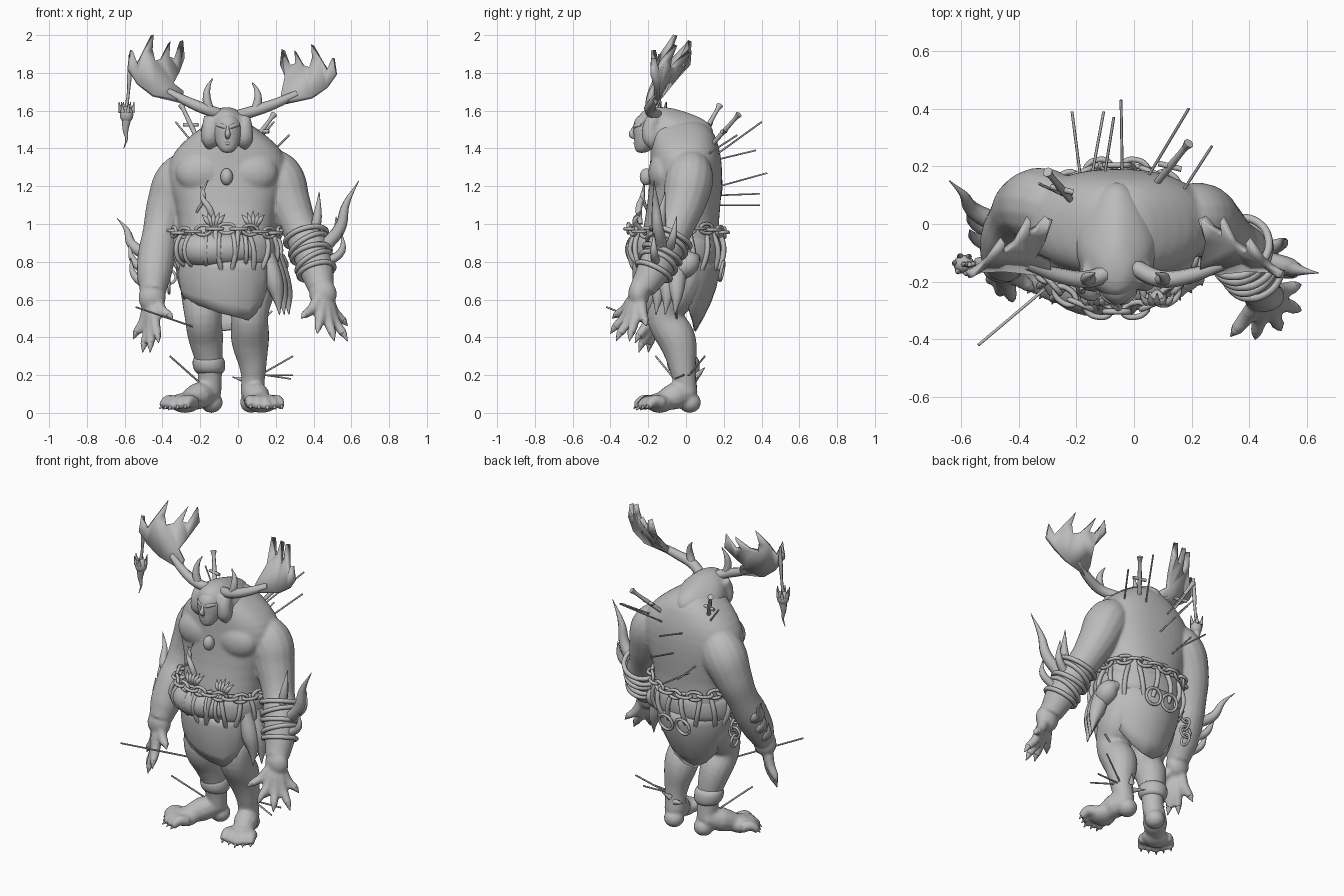
import bpy, bmesh, math
from mathutils import Vector, Matrix

cube = bpy.data.objects.get("Cube")
if cube:
    bpy.data.objects.remove(cube, do_unlink=True)
UP, GREY = Vector((0, 0, 1)), (.5, .5, .5, 1)
stone = bpy.data.materials.new("plain grey")
stone.use_nodes = True
stone.diffuse_color = GREY
stone.node_tree.nodes["Principled BSDF"].inputs["Base Color"].default_value = GREY

def add_mesh(name, mesh, subdivide=0):
    mesh.materials.clear()
    mesh.materials.append(stone)
    mesh.shade_smooth()
    mesh.set_sharp_from_angle(angle=1.1)
    part = bpy.data.objects.new(name, mesh)
    bpy.context.collection.objects.link(part)
    if subdivide:
        part.modifiers.new("smooth", "SUBSURF").levels = subdivide
    return part

def from_bmesh(name, bm, subdivide=0):
    bmesh.ops.recalc_face_normals(bm, faces=bm.faces)
    mesh = bpy.data.meshes.new(name)
    bm.to_mesh(mesh)
    bm.free()
    return add_mesh(name, mesh, subdivide)

# Round tapered tubes through (x, y, z, radius) points
def tubes(name, paths, cyclic=False, sides=2, steps=5):
    curve = bpy.data.curves.new(name, "CURVE")
    curve.dimensions = "3D"
    curve.bevel_depth, curve.bevel_resolution, curve.resolution_u = 1, sides, steps
    curve.use_fill_caps = True
    for path in paths:
        spline = curve.splines.new("BEZIER")
        spline.bezier_points.add(len(path) - 1)
        spline.use_cyclic_u = cyclic
        spline.radius_interpolation = "CARDINAL" if len(path) > 3 else "LINEAR"
        for point, (x, y, z, r) in zip(spline.bezier_points, path):
            point.co, point.radius = (x, y, z), r
            point.handle_left_type = point.handle_right_type = "AUTO"
    temp = bpy.data.objects.new(name, curve)
    bpy.context.collection.objects.link(temp)
    mesh = bpy.data.meshes.new_from_object(temp.evaluated_get(bpy.context.evaluated_depsgraph_get()))
    bpy.data.objects.remove(temp, do_unlink=True)
    return add_mesh(name, mesh)

# Skin of horizontal ovals given as (z, centre x, centre y, half x, half y)
def loft(name, rings, sides=24, point=0.0, square=1.0):
    bm = bmesh.new()
    rows = []
    for z, cx, cy, rx, ry in rings:
        rows.append([])
        for i in range(sides):
            c, s = math.cos(math.tau * i / sides), math.sin(math.tau * i / sides)
            narrow = 1 - point * max(0, s)
            c, s = (math.copysign(abs(v) ** square, v) for v in (c, s))
            rows[-1].append(bm.verts.new((cx + rx * c * narrow, cy + ry * s, z)))
    for low, high in zip(rows, rows[1:]):
        for i in range(sides):
            j = (i + 1) % sides
            bm.faces.new((low[i], low[j], high[j], high[i]))
    bm.faces.new(rows[0])
    bm.faces.new(rows[-1])
    return from_bmesh(name, bm, 1)

def blob(name, centre, size):
    bm = bmesh.new()
    place = Matrix.Translation(centre) @ Matrix.Diagonal((*size, 1))
    bmesh.ops.create_uvsphere(bm, u_segments=20, v_segments=12, radius=1, matrix=place)
    return from_bmesh(name, bm)

# Melt overlapping parts into one soft skin
def fuse(name, parts, voxel, relax):
    graph = bpy.context.evaluated_depsgraph_get()
    bm = bmesh.new()
    for part in parts:
        bm.from_object(part, graph)
    for part in parts:
        bpy.data.objects.remove(part, do_unlink=True)
    bmesh.ops.remove_doubles(bm, verts=bm.verts, dist=.0001)
    skin = from_bmesh(name, bm)
    remesh = skin.modifiers.new("melt", "REMESH")
    remesh.mode, remesh.voxel_size, remesh.use_smooth_shade = "VOXEL", voxel, True
    skin.modifiers.new("relax", "SMOOTH").iterations = relax

def hoop(centre, axis, a, b, thick, count=10):
    turn = Vector(axis).to_track_quat("Z", "X")
    angles = [math.tau * i / count for i in range(count)]
    return [(*(Vector(centre) + turn @ Vector((a * math.cos(t), b * math.sin(t), 0))), thick) for t in angles]

def waist(angle, z, grow=1.0, deep=1.0):
    return Vector((-.06 + .265 * grow * math.cos(angle), -.05 + .235 * grow * deep * math.sin(angle), z))

# Torso
body = [loft("torso", [(.6, -.05, -.02, .1, .08), (.7, -.05, -.01, .2, .16), (.83, -.06, -.03, .26, .22),
                       (.97, -.06, -.03, .25, .2), (1.1, -.06, -.01, .27, .195), (1.24, -.06, 0, .325, .195),
                       (1.35, -.05, 0, .315, .19), (1.43, -.05, -.01, .25, .18), (1.5, -.05, -.02, .16, .165),
                       (1.56, -.05, -.04, .07, .11)], square=.85)]
body += [blob("chest", (x, -.12, 1.27), (.14, .08, .11)) for x in (-.19, .07)]
blob("chest_stone", (-.06, -.21, 1.25), (.033, .035, .045))

# Head and hair
hair = [loft("hair", [(1.4, -.06, -.07, .12, .12), (1.43, -.06, -.04, .155, .18), (1.5, -.06, -.05, .148, .21),
                      (1.56, -.06, -.08, .115, .18), (1.6, -.06, -.13, .065, .11), (1.62, -.06, -.13, .03, .04)], point=.3)]
for x in (-.15, .035):
    hair.append(tubes("lock", [[(x, -.17, 1.57, .035), (x, -.19, 1.5, .045), (x, -.18, 1.44, .045), (x, -.16, 1.39, .015)]]))
fuse("hair", hair, .012, 4)
loft("face", [(1.375, -.055, -.235, .025, .025), (1.4, -.055, -.225, .05, .05), (1.45, -.055, -.2, .074, .075),
              (1.5, -.055, -.2, .078, .082), (1.55, -.055, -.19, .072, .09), (1.59, -.055, -.17, .04, .07)], 16)
tubes("nose", [[(-.055, -.27, 1.52, .008), (-.055, -.283, 1.495, .01), (-.055, -.288, 1.475, .015), (-.055, -.27, 1.455, .01)]])
tubes("brow", [[(-.115, -.235, 1.525, .008), (-.085, -.262, 1.52, .014), (-.055, -.27, 1.51, .01),
                (-.025, -.262, 1.52, .014), (.005, -.235, 1.525, .008)]])
tubes("lips", [[(-.09, -.245, 1.42, .004), (-.055, -.268, 1.427, .01), (-.02, -.245, 1.42, .004)]])

# Antlers: round stem, brow tine and a cupped palm with long teeth
PALM = [(.26, 1.645), (.42, 1.68), (.5, 1.74), (.55, 1.82), (.535, 1.92), (.505, 1.84), (.475, 1.9), (.425, 2), (.43, 1.92),
        (.415, 1.86), (.38, 1.87), (.335, 1.96), (.34, 1.88), (.31, 1.87), (.27, 1.97), (.265, 1.88), (.285, 1.8),
        (.315, 1.74), (.26, 1.695)]
for side, s, tall in (("right", -1, 1), ("left", 1, .87)):
    def horn(u, y, z, r):
        return (-.03 + s * u, y, 1.6 + (z - 1.6) * tall, r)
    tubes(side + "_antler_stem", [
        [horn(.03, -.15, 1.57, .03), horn(.12, -.19, 1.6, .03), horn(.22, -.18, 1.64, .027), horn(.34, -.14, 1.7, .02)],
        [horn(.12, -.19, 1.6, .025), horn(.135, -.19, 1.66, .022), horn(.13, -.18, 1.72, .014), horn(.105, -.17, 1.77, .003)]])
    bm = bmesh.new()
    corners = [bm.verts.new(horn(u, min(.02, -.16 + (z - 1.66) * (.8 - 3.2 * (u - .27))), z, 0)[:3]) for u, z in PALM]
    bmesh.ops.triangulate(bm, faces=[bm.faces.new(corners)])
    palm = from_bmesh(side + "_antler_palm", bm).modifiers.new("thickness", "SOLIDIFY")
    palm.thickness, palm.offset = .028, 0

# Hanging charm on the right antler
tubes("charm_cord", [[(-.57, -.14, 1.9, .008), (-.575, -.14, 1.78, .012), (-.58, -.14, 1.7, .008), (-.59, -.14, 1.62, .01)],
                     [(-.59, -.14, 1.56, .025), (-.595, -.14, 1.49, .014), (-.59, -.14, 1.45, .007), (-.605, -.14, 1.4, .002)]])
blob("charm_skull", (-.59, -.14, 1.58), (.036, .033, .045))
tubes("charm_teeth", [[(-.59 + .03 * math.cos(t), -.14 + .03 * math.sin(t), 1.59, .012),
                       (-.59 + .04 * math.cos(t), -.14 + .04 * math.sin(t), 1.645, .002)] for t in range(6)])

# Arms and hands: arm path, palm centre, fingertips
ARMS = {
    "right": ([(-.2, .03, 1.34, .08), (-.3, .06, 1.24, .13), (-.37, .06, 1.1, .115), (-.41, .02, .96, .095),
               (-.43, -.04, .84, .1), (-.445, -.1, .72, .09), (-.45, -.14, .64, .07)], (-.455, -.15, .61),
              [(-.345, -.23, .5), (-.42, -.27, .37), (-.465, -.25, .32), (-.505, -.2, .32), (-.555, -.13, .39)]),
    "left": ([(.12, .02, 1.35, .08), (.21, .02, 1.26, .125), (.27, -.01, 1.11, .115), (.33, -.06, .97, .095),
              (.38, -.11, .87, .1), (.42, -.18, .74, .088), (.44, -.23, .66, .07)], (.45, -.25, .63),
             [(.335, -.39, .5), (.42, -.4, .42), (.51, -.37, .38), (.58, -.3, .38), (.58, -.21, .46)])}
for side, (path, palm, tips) in ARMS.items():
    palm = Vector(palm)
    body += [tubes("arm", [path], sides=6, steps=6), blob("palm", palm, (.073, .056, .08))]
    claws = []
    for tip in map(Vector, tips):
        reach = tip - palm
        joint = palm + reach * .55 + reach.cross(UP).cross(reach).normalized() * -.012
        nail = palm + reach * .85
        body.append(tubes("finger", [[(*palm, .028), (*(palm + reach * .25), .031), (*joint, .029), (*nail, .023)]]))
        claws.append([(*(palm + reach * .78), .018), (*nail, .018), (*tip, .002)])
    tubes(side + "_finger_claws", claws)

# Forearm bindings and horn spikes
top, low = Vector((.36, -.08, .93)), Vector((.415, -.17, .75))
tubes("left_arm_bands", [hoop(top.lerp(low, k / 4), low - top + Vector((.05 * (k % 2), 0, 0)), .112 - .004 * k, .112 - .004 * k, .014)
                         for k in range(5)], cyclic=True)
tubes("left_arm_spikes", [
    [(.46, -.13, .88, .035), (.54, -.15, .98, .032), (.57, -.16, 1.1, .02), (.64, -.17, 1.23, .002)],
    [(.4, -.13, .93, .03), (.42, -.13, 1.04, .024), (.43, -.11, 1.17, .002)],
    [(.45, -.09, .87, .028), (.51, -.07, .93, .022), (.52, -.05, 1.04, .002)],
    [(.48, -.16, .8, .025), (.55, -.17, .86, .02), (.55, -.17, .95, .002)]])
tubes("right_arm_spikes", [
    [(-.47, .0, .83, .035), (-.56, .05, .89, .028), (-.59, .1, .97, .015), (-.64, .15, 1.03, .002)],
    [(-.48, -.03, .75, .03), (-.55, .0, .8, .022), (-.58, .04, .9, .002)],
    [(-.49, -.08, .68, .028), (-.55, -.05, .73, .02), (-.57, -.02, .82, .002)]])

# Legs, feet, toes and claws: leg path, heel, ball and toe positions
LEGS = {
    "right": ([(-.17, .02, .82, .12), (-.18, -.05, .66, .125), (-.185, -.11, .52, .1), (-.17, -.05, .39, .092),
               (-.15, -.015, .24, .068), (-.15, .0, .1, .062)], (-.14, .02), (-.28, -.14), (-.37, -.24)),
    "left": ([(.06, .02, .82, .12), (.07, -.05, .66, .125), (.062, -.11, .52, .1), (.065, -.045, .38, .1),
              (.08, -.015, .22, .068), (.075, .0, .1, .062)], (.07, .02), (.125, -.14), (.16, -.265))}
for side, (path, heel, ball, toe) in LEGS.items():
    heel, ball, toe = Vector((*heel, .055)), Vector((*ball, .053)), Vector((*toe, .025))
    forward = (toe - ball).normalized()
    across = forward.cross(UP)
    body += [tubes("leg", [path], sides=6, steps=6), blob("heel", heel, (.06, .06, .055)),
             tubes("foot", [[(*heel + UP * .06, .06), (*heel.lerp(ball, .5) + UP * .035, .072), (*ball, .05)]], sides=4),
             blob("foot_pad", ball, (.085, .075, .053))]
    claws = []
    for k in range(-2, 3):
        start = ball + across * .032 * k
        end = toe + across * .045 * k - forward * .015 * abs(k)
        bend = start.lerp(end, .5) + UP * .022
        body.append(tubes("toe", [[(*start, .036), (*bend, .032), (*start.lerp(end, .88), .022)]]))
        claws.append([(*bend.lerp(end, .5), .017), (*end - UP * .01, .002)])
    tubes(side + "_toe_claws", claws)
fuse("body", body, .01, 4)
loft("right_ankle_cuff", [(.2, -.15, .0, .06, .06), (.22, -.15, -.01, .085, .085), (.26, -.155, -.015, .09, .09),
                          (.29, -.155, -.015, .085, .085), (.31, -.16, -.02, .06, .06)], 16)
tubes("left_ankle_spurs", [[(.05, .04, .17, .018), (-.03, .07, .19, .002)], [(.07, .06, .2, .018), (.1, .1, .24, .002)]])

# Belt wrap, front bedroll and their bindings
loft("belt", [(.76, -.06, -.05, .23, .19), (.79, -.06, -.05, .27, .235), (.86, -.06, -.05, .28, .24),
              (.93, -.06, -.05, .27, .235), (.96, -.06, -.05, .24, .2)], square=.92)
roll = [Vector(p) for p in ((-.29, -.13, .87), (-.2, -.215, .865), (-.06, -.225, .865), (.06, -.205, .87))]
tubes("bedroll", [[(*p, r) for p, r in zip(roll, (.07, .088, .088, .075))]], sides=6)
tubes("bedroll_bindings", [hoop(a.lerp(b, t), b - a, .088, .088, .012) for a, b in zip(roll, roll[1:]) for t in (.25, .75)], cyclic=True)
tubes("belt_bindings", [[(*waist(math.tau * k / 18 + .06 * (-1) ** k * t, .86 + .1 * t, 1.08 - .13 * t * t), .014)
                         for t in (-1, -.7, 0, .7, 1)] for k in range(-5, 11)])

# Waist chain, rings and the short chain on the hip
links = []
for k in range(28):
    a = math.tau * k / 28
    along = (waist(a + .05, 0) - waist(a - .05, 0)).normalized()
    rise = UP if k % 2 else along.cross(UP)
    links.append([(*waist(a, .965 + .012 * math.sin(3 * a), 1.08) + along * .043 * math.cos(t) + rise * .025 * math.sin(t), .01)
                  for t in (math.tau * i / 8 for i in range(8))])
tubes("waist_chain", links, cyclic=True, sides=1, steps=3)
tubes("back_rings", [hoop((x, .19, .75), (.1, 1, -.2), .05, .05, .009) for x in (.01, -.11)], cyclic=True)
tubes("hip_chain", [hoop((-.365, .03, .82 - .05 * k), (k % 2, 1 - k % 2, 0), .035, .035, .008, 8) for k in range(4)], cyclic=True, sides=1)

# Loincloths hung from the waist between two angles; hems gives the lower edge
def drape(name, start, end, hems, shrink, flatten):
    bm = bmesh.new()
    rows = []
    for t in (0, .2, .4, .6, .8, 1):
        rows.append([bm.verts.new(waist(math.radians(start + (end - start) * i / (len(hems) - 1)), .82 + (hem - .82) * t,
                                        1 + .04 * math.sin(math.pi * t) - shrink * t, 1 - flatten * t * t)) for i, hem in enumerate(hems)])
    for a, b in zip(rows, rows[1:]):
        for i in range(len(hems) - 1):
            bm.faces.new((a[i], a[i + 1], b[i + 1], b[i]))
    from_bmesh(name, bm).modifiers.new("thickness", "SOLIDIFY").thickness = .012

drape("front_loincloth", 185, 335, (.66, .6, .58, .56, .53, .51, .49, .55, .68), .06, .1)
drape("back_loincloth", 5, 175, (.72, .62, .54, .48, .44, .43, .48, .55, .63, .72), .12, .5)

# Pelts on the left hip and bone claws tucked in the belt
tubes("hip_pelts", [[(.15 + .02 * k, -.14 + .05 * k, .84, .045), (.19 + .02 * k, -.15 + .05 * k, .7, .05),
                     (.21 + .025 * k, -.15 + .05 * k, .61, .03), (.22 + .025 * k, -.16 + .05 * k, .52, .003)] for k in range(3)])
tubes("hip_roll", [[(.16, .06, .83, .02), (.2, .02, .8, .06), (.2, -.04, .74, .05), (.2, -.06, .7, .01)]], sides=4)
tubes("belt_claws", [[(x, -.24, .97, .014), (x + .018 * k, -.27, 1.02, .014), (x + .03 * k, -.24, 1.07 - .01 * abs(k), .002)]
                     for x in (-.13, .08) for k in range(-2, 3)])
tubes("dried_arm", [[(-.12, -.24, 1.0, .012), (-.15, -.25, 1.08, .018), (-.19, -.23, 1.15, .012), (-.16, -.22, 1.23, .003)],
                    [(-.22, -.2, 1.06, .006), (-.18, -.23, 1.15, .012), (-.2, -.22, 1.2, .003)]])

# Arrows and blades stuck in the body: outer end, buried end
ARROWS = [((-.215, .39, 1.16), (-.18, .12, 1.15)), ((-.105, .39, 1.1), (-.155, .12, 1.1)),
          ((-.045, .43, 1.27), (-.04, .14, 1.19)), ((-.07, .37, 1.39), (-.11, .12, 1.33)),
          ((.19, .4, 1.54), (.04, .15, 1.36)), ((.27, .27, 1.47), (.16, .1, 1.36)),
          ((-.54, -.42, .56), (-.22, -.15, .45)), ((-.36, -.16, .3), (-.18, -.03, .14)),
          ((.29, .1, .3), (.08, 0, .18)), ((.29, .02, .2), (.08, .01, .2)), ((.28, -.06, .18), (.08, .01, .21)),
          ((.18, -.05, .54), (.06, -.05, .42)), ((-.33, .14, 1.54), (-.2, .08, 1.38))]
tubes("arrows", [[(*outer, .005), (*inner, .005)] for outer, inner in ARROWS], sides=1, steps=1)
for name, outer, inner in (("left_dagger", (.19, .28, 1.58), (.06, .12, 1.4)), ("right_dagger", (-.3, .18, 1.63), (-.2, .06, 1.42))):
    outer, inner = Vector(outer), Vector(inner)
    guard, bar = outer.lerp(inner, .5), Vector((.04, -.01, 0))
    tubes(name, [[(*outer, .018), (*outer.lerp(inner, .12), .011), (*guard, .013), (*inner, .011)],
                 [(*guard - bar, .01), (*guard + bar, .01)]])
